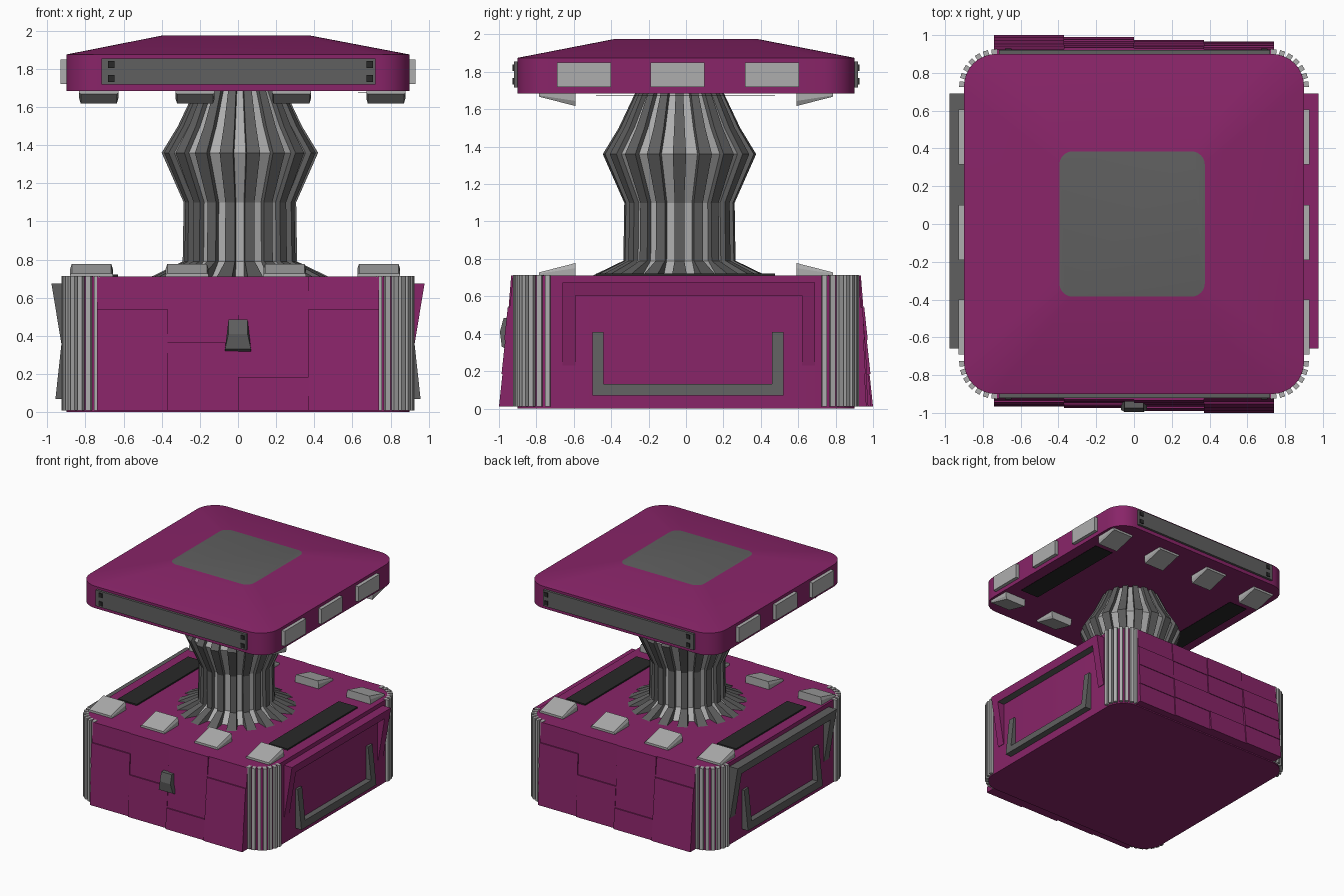
import bpy, bmesh, math

if "Cube" in bpy.data.objects:
    bpy.data.objects.remove(bpy.data.objects["Cube"])


def material(name, r, g, b):
    m = bpy.data.materials.new(name)
    m.diffuse_color = (r, g, b, 1)
    m.use_nodes = True
    m.node_tree.nodes["Principled BSDF"].inputs["Base Color"].default_value = m.diffuse_color
    return m


MAGENTA = material("magenta", 0.25, 0.018, 0.14)
LIGHT = material("light grey", 0.42, 0.42, 0.42)
DARK = material("dark grey", 0.115, 0.115, 0.115)
BLACK = material("near black", 0.022, 0.022, 0.022)


def loft(name, parts, *mats, smooth=False, rule=None):
    """One object from parts; each part is a list of matching rings skinned and capped."""
    bm = bmesh.new()
    for rings in parts:
        vs = [[bm.verts.new(p) for p in ring] for ring in rings]
        n = len(vs[0])
        for a, b in zip(vs, vs[1:]):
            for i in range(n):
                j = (i + 1) % n
                bm.faces.new((a[i], a[j], b[j], b[i]))
        bm.faces.new(vs[0][::-1])
        bm.faces.new(vs[-1])
    bmesh.ops.recalc_face_normals(bm, faces=bm.faces)
    bm.normal_update()
    if rule:
        for f in bm.faces:
            f.material_index = rule(f)
    me = bpy.data.meshes.new(name)
    bm.to_mesh(me)
    bm.free()
    for m in mats:
        me.materials.append(m)
    ob = bpy.data.objects.new(name, me)
    bpy.context.collection.objects.link(ob)
    if smooth:
        bpy.ops.object.select_all(action='DESELECT')
        ob.select_set(True)
        bpy.context.view_layer.objects.active = ob
        bpy.ops.object.shade_smooth_by_angle(angle=math.radians(30))
    return ob


def rounded(half, radius, z, cx=0.0, seg=8):
    pts = []
    for q in range(4):
        sx, sy = ((1, 1), (-1, 1), (-1, -1), (1, -1))[q]
        for i in range(seg + 1):
            a = math.pi / 2 * (q + i / seg)
            pts.append((cx + sx * (half - radius) + radius * math.cos(a),
                        sy * (half - radius) + radius * math.sin(a), z))
    return pts


def box(x0, x1, y0, y1, z0, z1):
    return [[(x0, y0, z), (x1, y0, z), (x1, y1, z), (x0, y1, z)] for z in (z0, z1)]


def flip(rings):
    """Half turn about the vertical axis."""
    return [[(-x, -y, z) for x, y, z in r] for r in rings]


# base block and cap with sloped roof
loft("base_block", [[rounded(0.9, 0.17, 0), rounded(0.9, 0.17, 0.71)]], MAGENTA, smooth=True)
loft("cap", [[rounded(0.9, 0.17, 1.685), rounded(0.9, 0.17, 1.875),
              rounded(0.385, 0.072, 1.975, -0.01)]], MAGENTA, DARK, smooth=True,
     rule=lambda f: int(f.normal.z > 0.99))

# staggered, sloping wall panels on front and back
panels = []
extra = (0, 0.005, 0.015, 0.035)
rows = (0.71, 0.54, 0.365, 0.185, 0.01)
for c in range(4):
    x0, x1 = -0.74 + 0.37 * c, -0.37 + 0.37 * c
    for r in range(4):
        step = 0.005 * ((c + 2 * r) % 3)
        ring = []
        for z in (rows[r + 1], rows[r]):
            y = -(0.925 + (0.04 + extra[c]) * (0.71 - z) / 0.7 + step)
            ring.append([(x0, y, z), (x1, y, z), (x1, -0.85, z), (x0, -0.85, z)])
        panels += [ring, flip(ring)]
loft("wall_panels", panels, MAGENTA)

# upright ribs around the base corners
ribs = []
for sx in (-1, 1):
    for sy in (-1, 1):
        for i in range(7):
            a = math.radians(3 + 14 * i)
            ca, sa = math.cos(a), math.sin(a)
            ring = [(sx * (0.73 + r * ca - t * sa), sy * (0.73 + r * sa + t * ca))
                    for r, t in ((0.15, -0.014), (0.195, -0.014), (0.195, 0.014), (0.15, 0.014))]
            ribs.append([[(x, y, z) for x, y in ring] for z in (0.01, 0.713)])
loft("corner_ribs", ribs, LIGHT)

# central column: faceted core plus radial fins
CX, CY, N = 0.01, -0.035, 18
profile = ((0.465, 0.71), (0.30, 0.79), (0.295, 1.1), (0.41, 1.36), (0.325, 1.5), (0.235, 1.69))
loft("column_core", [[[(CX + (r - 0.025) * math.cos(math.tau * i / N),
                        CY + (r - 0.025) * math.sin(math.tau * i / N), z) for i in range(N)]
                      for r, z in ((0.39, 0.71),) + profile[1:]]], LIGHT)
fins = []
for i in range(N):
    a = math.tau * i / N
    rings = []
    for r, z in profile:
        w = 0.087 * r
        rings.append([(CX + q * math.cos(a) - t * math.sin(a), CY + q * math.sin(a) + t * math.cos(a), z)
                      for q, t in ((r - 0.1, -w), (r, -w), (r, w), (r - 0.1, w))])
    fins.append(rings)
loft("column_fins", fins, DARK)


# wedge pads and dark strips on the base top and under the cap
def pad(x, w, sy, z, d):
    rings = []
    for u, s in ((0, 1), (0.6, 1), (1, 0.92)):
        h = w / 2 * s
        rings.append([(x - h, sy * 0.785, z + d * 0.018 * u), (x + h, sy * 0.785, z + d * 0.018 * u),
                      (x + h, sy * 0.59, z + d * 0.068 * u), (x - h, sy * 0.59, z + d * 0.068 * u)])
    return rings


for name, z, d, xs, w in (("base", 0.71, 1, (-0.768, -0.267, 0.245, 0.738), 0.225),
                          ("cap", 1.685, -1, (-0.73, -0.225, 0.28, 0.775), 0.205)):
    loft(name + "_pads", [pad(x, w, sy, z, d) for x in xs for sy in (-1, 1)], LIGHT)
    loft(name + "_strips", [box(s * 0.72 - 0.09, s * 0.72 + 0.09, -0.48, 0.475, z - 0.01, z + d * 0.012)
                            for s in (-1, 1)], BLACK)

# cap edge: side tabs, front and back bars, bolts
loft("cap_side_tabs", [box(s * 0.905 - 0.025, s * 0.905 + 0.025, y - 0.145, y + 0.145, 1.72, 1.85)
                       for s in (-1, 1) for y in (-0.545, -0.045, 0.46)], LIGHT)
loft("cap_bars", [box(-0.715, 0.72, s * 0.905 - 0.015, s * 0.905 + 0.015, 1.717, 1.855)
                  for s in (-1, 1)], DARK)
loft("cap_bolts", [box(x - 0.017, x + 0.017, s * 0.92 - 0.008, s * 0.92 + 0.008, z - 0.018, z + 0.018)
                   for s in (-1, 1) for x in (-0.665, 0.69) for z in (1.75, 1.822)], BLACK)


# flared U-shaped frames on the sides
def frame(side, y0, y1, z_open, z_bar, t, x_open, x_bar):
    d = t if z_open > z_bar else -t
    outline = ((y0, z_open), (y0, z_bar), (y1, z_bar), (y1, z_open),
               (y1 - t, z_open), (y1 - t, z_bar + d), (y0 + t, z_bar + d), (y0 + t, z_open))
    outer = [(side * (x_open + (x_bar - x_open) * (z - z_open) / (z_bar - z_open)), y, z)
             for y, z in outline]
    return [[(side * 0.88, y, z) for y, z in outline], outer]


for side, name in ((-1, "left"), (1, "right")):
    loft(name + "_lower_frame", [frame(side, -0.5, 0.52, 0.41, 0.07, 0.06, 0.92, 0.957)], DARK)
    upper = [frame(side, -0.66, 0.69, 0.23, 0.675, 0.07, 0.905, 0.978)]
    if side < 0:
        loft("left_upper_frame", upper, DARK)
    else:
        loft("right_upper_frame", upper, MAGENTA, DARK, rule=lambda f: int(f.normal.z < -0.7))

# front latch
latch = ((-0.90, 0.485), (-0.975, 0.485), (-0.995, 0.41), (-0.985, 0.33), (-0.90, 0.295))
half = (0.05, 0.05, 0.05, 0.068, 0.068)
loft("front_latch", [[[(s * h, y, z) for (y, z), h in zip(latch, half)] for s in (-1, 1)]], DARK)
